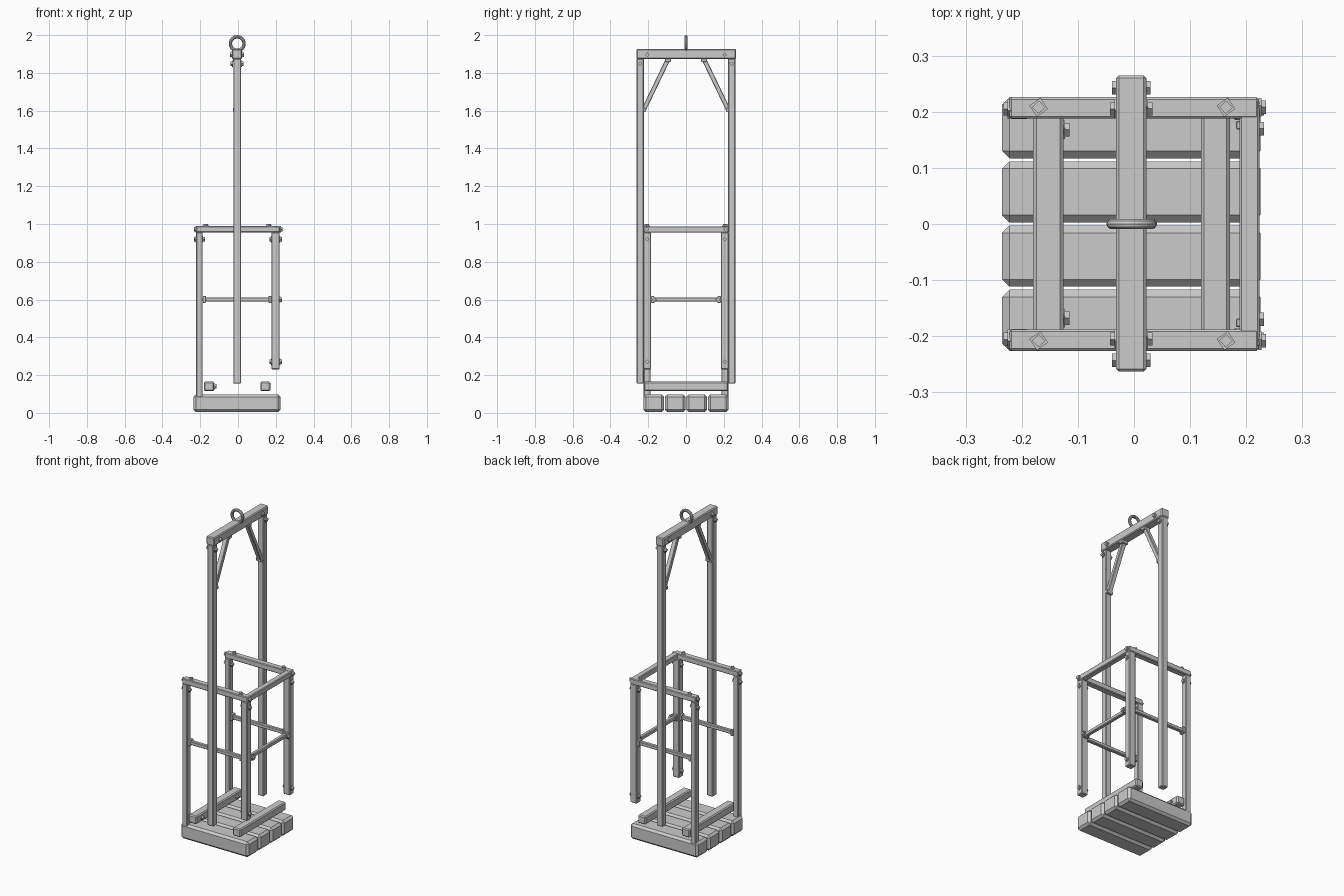
import bpy, bmesh, math
from mathutils import Vector, Matrix

if "Cube" in bpy.data.objects:
    bpy.data.objects.remove(bpy.data.objects["Cube"])


def mesh_object(name, bm, bevel=0.0):
    if bevel:
        bmesh.ops.bevel(bm, geom=bm.edges[:], offset=bevel, segments=1, affect='EDGES')
    bmesh.ops.recalc_face_normals(bm, faces=bm.faces[:])
    me = bpy.data.meshes.new(name)
    bm.to_mesh(me)
    bm.free()
    ob = bpy.data.objects.new(name, me)
    bpy.context.collection.objects.link(ob)
    return ob


def box(name, x, y, z, bevel=0.004):
    """Chamfered timber given by its (min, max) on each axis."""
    bm = bmesh.new()
    bmesh.ops.create_cube(bm, size=1)
    for v in bm.verts:
        v.co = [(a + b) / 2 + c * (b - a) for (a, b), c in zip((x, y, z), v.co)]
    return mesh_object(name, bm, bevel)


def bar(name, p, q, w, d, bevel=0.003):
    """Timber between two points in the yz plane: d across x, w in plane."""
    p, q = Vector(p), Vector(q)
    bm = bmesh.new()
    bmesh.ops.create_cube(bm, size=1)
    bmesh.ops.scale(bm, vec=(d, w, (q - p).length), verts=bm.verts)
    t = (q - p).normalized()
    xa = Vector((1, 0, 0))
    ya = t.cross(xa)
    m = Matrix((xa, ya, t)).transposed().to_4x4()
    m.translation = (p + q) / 2
    bm.transform(m)
    return mesh_object(name, bm, bevel)


def bolt(pos, axis, r=0.012):
    """Square washer with a turned square head, pointing along axis."""
    bm = bmesh.new()
    rot = Vector(axis).to_track_quat('Z', 'Y').to_matrix().to_4x4()
    for size, lo, hi, ang in ((r * 2, -0.002, 0.003, 0.6), (r * 1.4, 0.003, 0.011, 0.75)):
        m = Matrix.Translation(pos) @ rot @ Matrix.Rotation(ang, 4, 'Z') \
            @ Matrix.Translation((0, 0, (lo + hi) / 2)) @ Matrix.Diagonal((size, size, hi - lo, 1))
        bmesh.ops.create_cube(bm, size=1, matrix=m)
    return mesh_object("bolt", bm)


# Floor planks: heavy chamfered beams
for i in range(4):
    y = -0.1715 + i * 0.1143
    box("floor_plank", (-0.235, 0.225), (y - 0.0545, y + 0.0545), (0.004, 0.098), 0.013)

# Cross battens above the floor
box("left_batten", (-0.18, -0.126), (-0.223, 0.223), (0.115, 0.165), 0.006)
box("right_batten", (0.119, 0.171), (-0.223, 0.223), (0.115, 0.165), 0.006)

for s in (-1, 1):
    def span(a, b):
        return tuple(sorted((s * a, s * b)))
    # Cage posts and side rails
    box("left_post", (-0.222, -0.187), span(0.187, 0.224), (0.05, 0.957))
    box("right_post", (0.177, 0.221), span(0.185, 0.226), (0.23, 0.957))
    box("side_top_rail", (-0.222, 0.222), span(0.188, 0.226), (0.955, 0.989))
    box("side_middle_rail", (-0.188, 0.178), span(0.193, 0.216), (0.589, 0.612))
    for x in (-0.178, 0.17):
        box("rail_bracket", (x - 0.008, x + 0.008), span(0.188, 0.221), (0.583, 0.619), 0.002)

    # Hanging frame uprights with diagonal braces
    box("tall_upright", (-0.025, 0.016), span(0.223, 0.262), (0.155, 1.876))
    bar("diagonal_brace", (-0.005, s * 0.226, 1.6), (-0.005, s * 0.097, 1.868), 0.024, 0.028)
    box("brace_foot", (-0.026, 0.017), span(0.211, 0.226), (1.595, 1.615), 0.002)
    box("brace_head", (-0.026, 0.017), span(0.08, 0.11), (1.858, 1.876), 0.002)

    # Bolts through the hanging frame
    for y, z, h in ((0.205, 1.897, 0.022), (0.243, 1.848, 0.018)):
        bolt((h, s * y, z), (1, 0, 0))
        bolt((-h - 0.01, s * y, z), (-1, 0, 0))

    # Bolts on the cage
    for x in (-0.17, 0.164):
        bolt((x, s * 0.208, 0.989), (0, 0, 1))
    for z in (0.92, 0.27):
        bolt((0.221, s * 0.205, z), (1, 0, 0))
        bolt((0.177, s * 0.205, z), (-1, 0, 0))
    bolt((0.224, s * 0.208, 0.972), (1, 0, 0))
    bolt((0.221, s * 0.17, 0.6), (1, 0, 0))
    bolt((-0.222, s * 0.205, 0.92), (-1, 0, 0))
    bolt((-0.187, s * 0.205, 0.92), (1, 0, 0))
    bolt((-0.222, s * 0.205, 0.972), (-1, 0, 0))
    bolt((-0.126, s * 0.168, 0.14), (1, 0, 0))
    box("front_rail_bracket", (0.182, 0.22), span(0.168, 0.184), (0.583, 0.619), 0.002)

# Rails closing the +x end of the cage
box("end_top_rail", (0.188, 0.224), (-0.22, 0.22), (0.954, 0.988))
box("end_middle_rail", (0.189, 0.212), (-0.187, 0.187), (0.589, 0.612))

# Top beam
box("top_beam", (-0.032, 0.022), (-0.263, 0.265), (1.874, 1.926), 0.005)

# Lifting ring
bpy.ops.mesh.primitive_torus_add(major_radius=0.036, minor_radius=0.009,
                                 major_segments=28, minor_segments=10,
                                 location=(-0.004, 0, 1.955),
                                 rotation=(math.pi / 2, 0, 0))
bpy.context.object.name = "lifting_ring"
bpy.ops.object.shade_smooth_by_angle()
